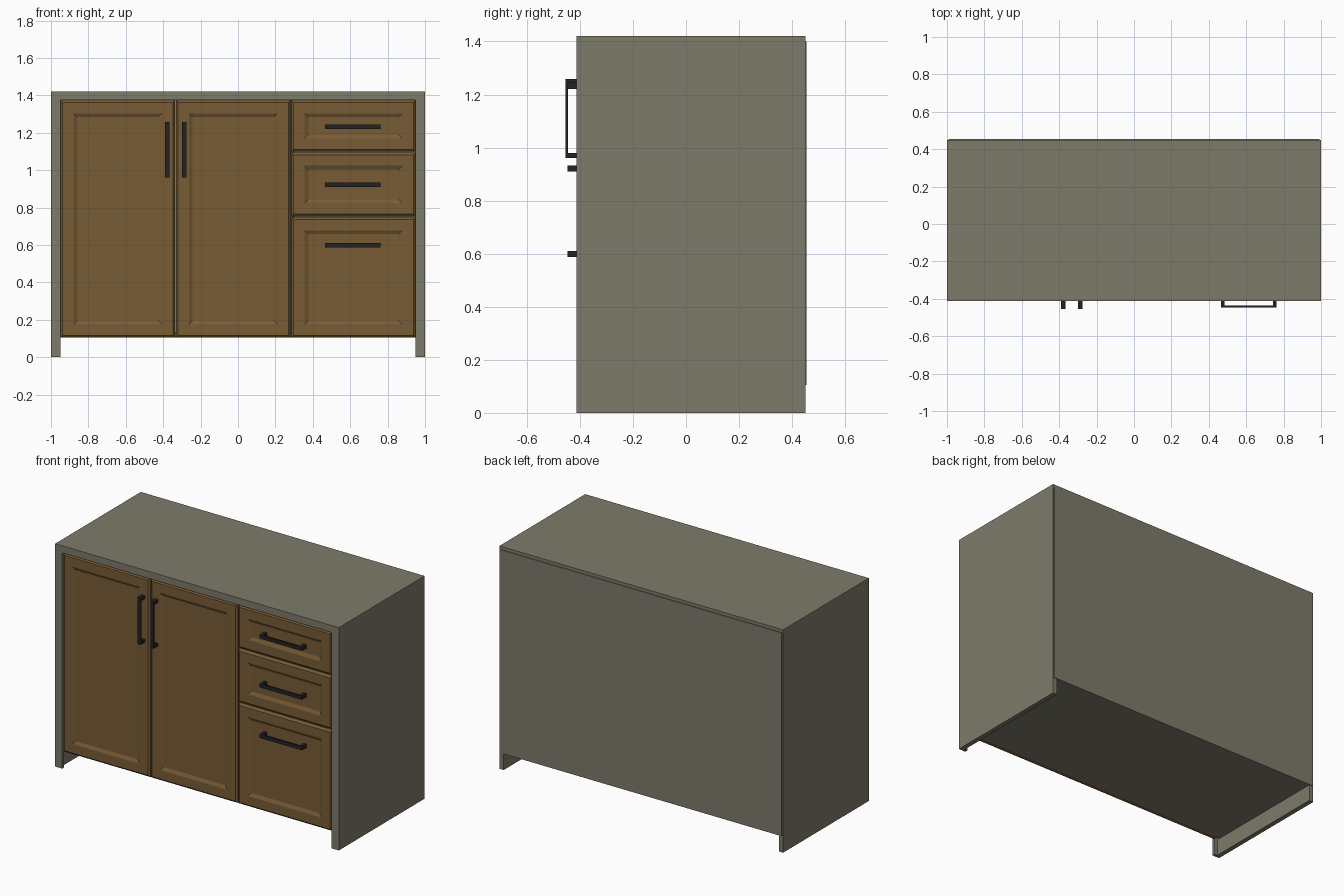
import bpy, bmesh
from mathutils import Matrix, Vector

if "Cube" in bpy.data.objects:
    bpy.data.objects.remove(bpy.data.objects["Cube"])


def mat(name, rgb):
    m = bpy.data.materials.new(name)
    m.diffuse_color = (*rgb, 1)
    m.use_nodes = True
    m.node_tree.nodes["Principled BSDF"].inputs["Base Color"].default_value = m.diffuse_color
    return m


GREY = mat("warm_grey_paint", (0.208, 0.198, 0.145))
WOOD = mat("brown_wood", (0.184, 0.107, 0.036))
BLACK = mat("black_metal", (0.016, 0.016, 0.017))


def finish(name, bm, material):
    bmesh.ops.recalc_face_normals(bm, faces=bm.faces)
    me = bpy.data.meshes.new(name)
    bm.to_mesh(me)
    bm.free()
    me.materials.append(material)
    ob = bpy.data.objects.new(name, me)
    bpy.context.collection.objects.link(ob)


def boxes(name, material, *bounds):
    """One object made of boxes given as (x0, x1, y0, y1, z0, z1)."""
    bm = bmesh.new()
    for x0, x1, y0, y1, z0, z1 in bounds:
        m = Matrix.Translation(((x0 + x1) / 2, (y0 + y1) / 2, (z0 + z1) / 2))
        m = m @ Matrix.Diagonal((x1 - x0, y1 - y0, z1 - z0, 1))
        bmesh.ops.create_cube(bm, size=1, matrix=m)
    finish(name, bm, material)


FRONT, BACK = -0.413, 0.45
FACE = -0.411  # front plane of doors and drawers

# Carcass: side panels, top, floor, back and divider
for side, s in (("left", -1), ("right", 1)):
    x0, x1 = sorted((s * 1.0, s * 0.97))
    boxes(side + "_side_panel", GREY, (x0, x1, -0.393, BACK, 0, 1.395))
    x0, x1 = sorted((s * 1.0, s * 0.95))
    boxes(side + "_front_stile", GREY, (x0, x1, FRONT, -0.393, 0, 1.395))
boxes("top_panel", GREY, (-1, 1, FRONT, BACK, 1.395, 1.42))
boxes("top_front_rail", GREY, (-0.95, 0.95, FRONT, -0.393, 1.375, 1.395))
boxes("floor_panel", GREY, (-0.97, 0.97, -0.375, BACK, 0.105, 0.135))
boxes("back_panel", GREY, (-0.992, 0.992, BACK, 0.455, 0.105, 1.40))
boxes("inner_divider", GREY, (0.27, 0.30, -0.37, BACK, 0.135, 1.395))


def panel_front(name, x0, x1, z0, z1):
    """Door or drawer front: chamfered rim, flat frame, sunken centre."""
    bm = bmesh.new()
    profile = ((0, -0.375), (0, FACE + 0.012), (0.012, FACE),
               (0.07, FACE), (0.09, FACE + 0.01))
    rings = [[bm.verts.new(Vector((x, y, z))) for x, z in
              ((x0 + i, z0 + i), (x1 - i, z0 + i), (x1 - i, z1 - i), (x0 + i, z1 - i))]
             for i, y in profile]
    for a, b in zip(rings, rings[1:]):
        for k in range(4):
            n = (k + 1) % 4
            bm.faces.new((a[k], a[n], b[n], b[k]))
    bm.faces.new(rings[0][::-1])
    bm.faces.new(rings[-1])
    finish(name, bm, WOOD)


panel_front("left_door", -0.949, -0.336, 0.105, 1.374)
panel_front("right_door", -0.332, 0.281, 0.105, 1.374)
drawers = (("top", 1.099, 1.374, 1.233),
           ("middle", 0.753, 1.094, 0.921),
           ("bottom", 0.105, 0.748, 0.599))
for level, z0, z1, hz in drawers:
    panel_front(level + "_drawer_front", 0.286, 0.949, z0, z1)
    # Horizontal bar handle on two posts
    lo, hi = hz - 0.012, hz + 0.012
    boxes(level + "_drawer_handle", BLACK,
          (0.465, 0.763, -0.446, -0.436, lo, hi),
          (0.465, 0.485, -0.436, -0.40, lo, hi),
          (0.743, 0.763, -0.436, -0.40, lo, hi))

# Vertical door handles
for side, x in (("left", -0.379), ("right", -0.288)):
    lo, hi = x - 0.012, x + 0.012
    boxes(side + "_door_handle", BLACK,
          (lo, hi, -0.455, -0.445, 0.96, 1.258),
          (lo, hi, -0.445, -0.40, 0.96, 0.98),
          (lo, hi, -0.445, -0.40, 1.238, 1.258))
